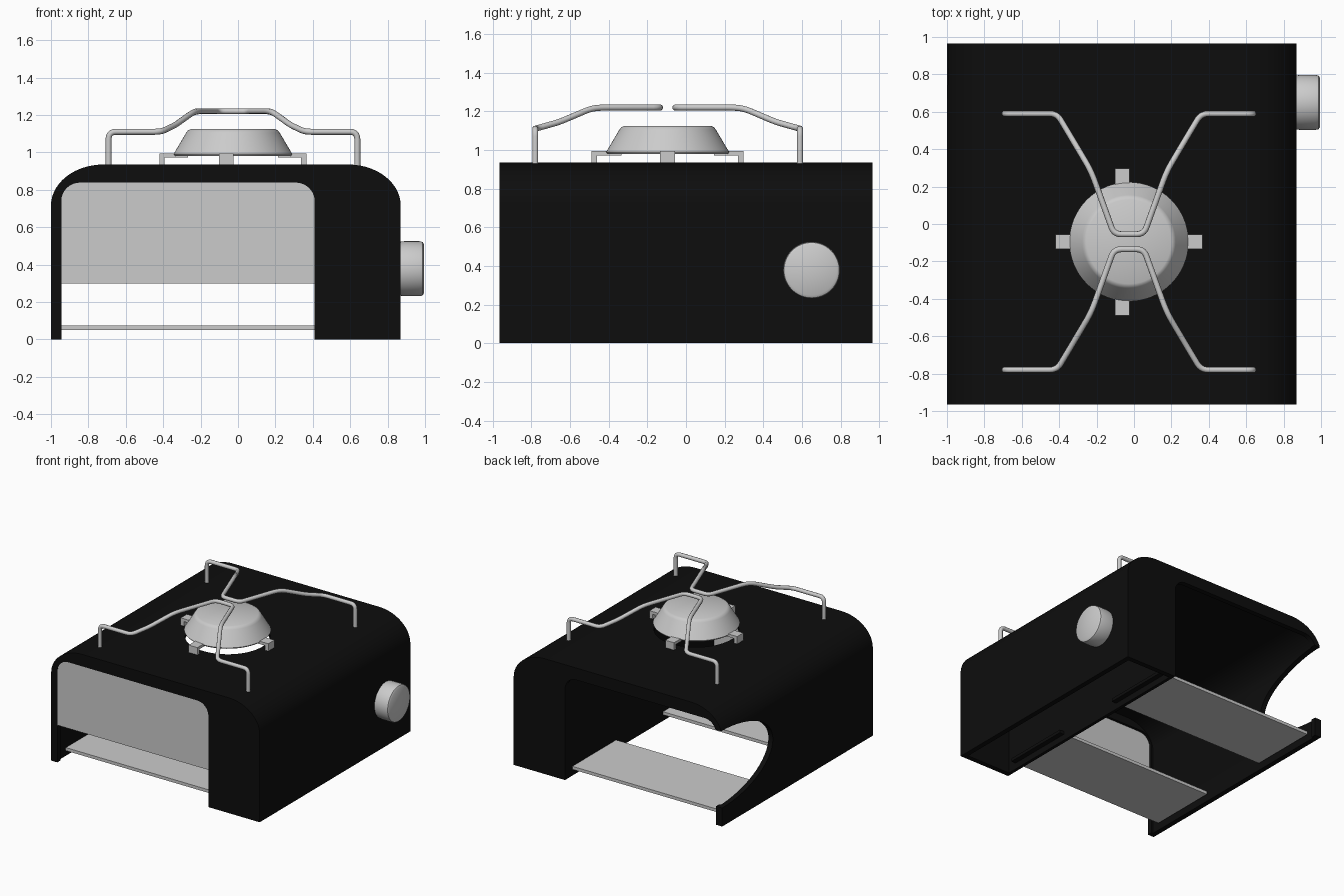
import bpy, bmesh, math
from mathutils import Matrix, Vector

if "Cube" in bpy.data.objects:
    bpy.data.objects.remove(bpy.data.objects["Cube"], do_unlink=True)


def material(name, value):
    m = bpy.data.materials.new(name)
    m.use_nodes = True
    colour = (value, value, value, 1)
    m.diffuse_color = colour
    m.node_tree.nodes["Principled BSDF"].inputs["Base Color"].default_value = colour
    return m


black = material("black enamel", 0.004)
metal = material("light metal", 0.6)


def finish(bm, name, mat):
    bmesh.ops.recalc_face_normals(bm, faces=bm.faces)
    mesh = bpy.data.meshes.new(name)
    bm.to_mesh(mesh)
    bm.free()
    mesh.materials.append(mat)
    ob = bpy.data.objects.new(name, mesh)
    bpy.context.collection.objects.link(ob)
    return ob


def activate(ob):
    bpy.ops.object.select_all(action='DESELECT')
    ob.select_set(True)
    bpy.context.view_layer.objects.active = ob


def smooth(ob, angle=32):
    activate(ob)
    bpy.ops.object.shade_smooth_by_angle(angle=math.radians(angle))


def box(name, x, y, z, mat):
    bm = bmesh.new()
    bmesh.ops.create_cube(bm, size=1)
    for v in bm.verts:
        v.co = [a + (b - a) * (c + 0.5) for (a, b), c in zip((x, y, z), v.co)]
    return finish(bm, name, mat)


def arch(name, x, z, y, rx, rz, mat, steps=14):
    """Prism along y whose two upper corners are rounded."""
    pts = [(x[0], z[0]), (x[1], z[0])]
    for k in range(2 * steps + 2):
        right = k <= steps
        a = math.pi / 2 * (k if right else k - 1) / steps
        cx = x[1] - rx if right else x[0] + rx
        pts.append((cx + rx * math.cos(a), z[1] - rz + rz * math.sin(a)))
    bm = bmesh.new()
    face = bm.faces.new([bm.verts.new((px, y[0], pz)) for px, pz in pts])
    out = bmesh.ops.extrude_face_region(bm, geom=[face])
    for v in out["geom"]:
        if isinstance(v, bmesh.types.BMVert):
            v.co.y = y[1]
    return finish(bm, name, mat)


def cylinder(name, matrix, mat):
    bm = bmesh.new()
    bmesh.ops.create_cone(bm, cap_ends=True, segments=64, radius1=1, radius2=1,
                          depth=1, matrix=matrix)
    return finish(bm, name, mat)


def lathe(name, profile, matrix, mat):
    bm = bmesh.new()
    vs = [bm.verts.new((r, 0, h)) for r, h in profile]
    edges = [bm.edges.new(p) for p in zip(vs, vs[1:])]
    bmesh.ops.spin(bm, geom=vs + edges, cent=(0, 0, 0), axis=(0, 0, 1),
                   angle=math.tau, steps=64)
    bmesh.ops.remove_doubles(bm, verts=bm.verts, dist=0.0005)
    bm.transform(matrix)
    ob = finish(bm, name, mat)
    smooth(ob)
    return ob


def cut(ob, cutter):
    cutter.hide_render = True
    mod = ob.modifiers.new("cut", 'BOOLEAN')
    mod.operation = 'DIFFERENCE'
    mod.solver = 'EXACT'
    mod.object = cutter
    activate(ob)
    bpy.ops.object.modifier_apply(modifier=mod.name)
    bpy.data.objects.remove(cutter, do_unlink=True)


BX, BY = -0.027, -0.095      # burner centre

# Body shell: hollow main bay, hollow control bay, and through openings
body = arch("body_shell", (-1, 0.87), (0, 0.935), (-0.965, 0.965), 0.28, 0.22, black)
cut(body, arch("bay_cutter", (-0.96, 0.83), (-0.1, 0.9), (-0.925, 0.925), 0.25, 0.19, black))
cut(body, arch("opening_cutter", (-0.945, 0.41), (-0.2, 0.838), (-1.2, 1.2), 0.1, 0.1, black))
cut(body, cylinder("side_cutter", Matrix.Translation((-1, 0.965, 0.46))
                   @ Matrix.Diagonal((0.2, 0.65, 0.31, 1))
                   @ Matrix.Rotation(math.pi / 2, 4, 'Y'), black))
cut(body, cylinder("burner_hole_cutter", Matrix.Translation((BX, BY, 0.93))
                   @ Matrix.Diagonal((0.312, 0.312, 0.2, 1)), black))
smooth(body)

# Divider wall between the main bay and the control bay
box("divider_wall", (0.41, 0.435), (-0.93, 0.93), (0, 0.91), black)

# Front panel filling the upper part of the front opening
arch("front_panel", (-0.945, 0.41), (0.3, 0.838), (-0.962, -0.945), 0.1, 0.1, metal)

# Two floor shelves and the rails holding them
for label, y in (("front", (-0.85, -0.29)), ("back", (0.31, 0.87))):
    box(label + "_shelf", (-0.95, 0.412), y, (0.05, 0.075), metal)
    box(label + "_shelf_rail", (0.435, 0.475), y, (0.05, 0.075), black)

# Burner head
lathe("burner_head",
      [(0, 0.98), (0.312, 0.98), (0.319, 0.99), (0.312, 1.0), (0.25, 1.105),
       (0.241, 1.117), (0.225, 1.125), (0, 1.125)],
      Matrix.Translation((BX, BY, 0)), metal)

# Four stepped brackets under the burner
for i in range(4):
    out = Vector((math.cos(i * math.pi / 2), math.sin(i * math.pi / 2)))
    shift = -0.035 if i % 2 else 0
    for part, r0, r1, z in (("foot", 0.365, 0.393, (0.93, 0.995)),
                            ("arm", 0.24, 0.37, (0.972, 0.995))):
        side = Vector((abs(out.y), abs(out.x))) * 0.039
        c = Vector((BX + shift, BY))
        a, b = c + out * r0 - side, c + out * r1 + side
        box(f"burner_bracket_{part}_{i + 1}", sorted((a.x, b.x)), sorted((a.y, b.y)), z, metal)


def rounded_path(pts, radius, steps=5):
    """Replace each inner corner with a short quadratic bend."""
    pts = [Vector(p) for p in pts]
    path = [pts[0]]
    for a, b, c in zip(pts, pts[1:], pts[2:]):
        p = b + (a - b).normalized() * min(radius, (a - b).length * 0.45)
        q = b + (c - b).normalized() * min(radius, (c - b).length * 0.45)
        for k in range(steps + 1):
            t = k / steps
            path.append(p * (1 - t) ** 2 + b * 2 * t * (1 - t) + q * t * t)
    return path + [pts[-1]]


# Two mirrored wire pan supports
half = [(-0.665, 0.685, 0.925), (-0.665, 0.685, 1.11), (-0.385, 0.685, 1.11),
        (-0.31, 0.56, 1.145), (-0.215, 0.4, 1.213), (-0.19, 0.345, 1.22),
        (-0.08, 0.04, 1.22)]
wire = half + [(-x, y, z) for x, y, z in reversed(half)]
for label, s in (("back", 1), ("front", -1)):
    path = rounded_path([(BX + x, BY + s * y, z) for x, y, z in wire], 0.04)
    curve = bpy.data.curves.new(label + "_pan_support", 'CURVE')
    curve.dimensions = '3D'
    curve.bevel_depth = 0.016
    curve.bevel_resolution = 3
    curve.use_fill_caps = True
    spline = curve.splines.new('POLY')
    spline.points.add(len(path) - 1)
    for point, co in zip(spline.points, path):
        point.co = (*co, 1)
    spline.use_smooth = True
    curve.materials.append(metal)
    ob = bpy.data.objects.new(label + "_pan_support", curve)
    bpy.context.collection.objects.link(ob)

# Control knob on the side
lathe("control_knob",
      [(0, -0.01), (0.143, -0.01), (0.147, 0.02), (0.147, 0.1), (0.143, 0.117),
       (0.13, 0.125), (0, 0.125)],
      Matrix.Translation((0.87, 0.65, 0.378)) @ Matrix.Rotation(math.pi / 2, 4, 'Y'), metal)
